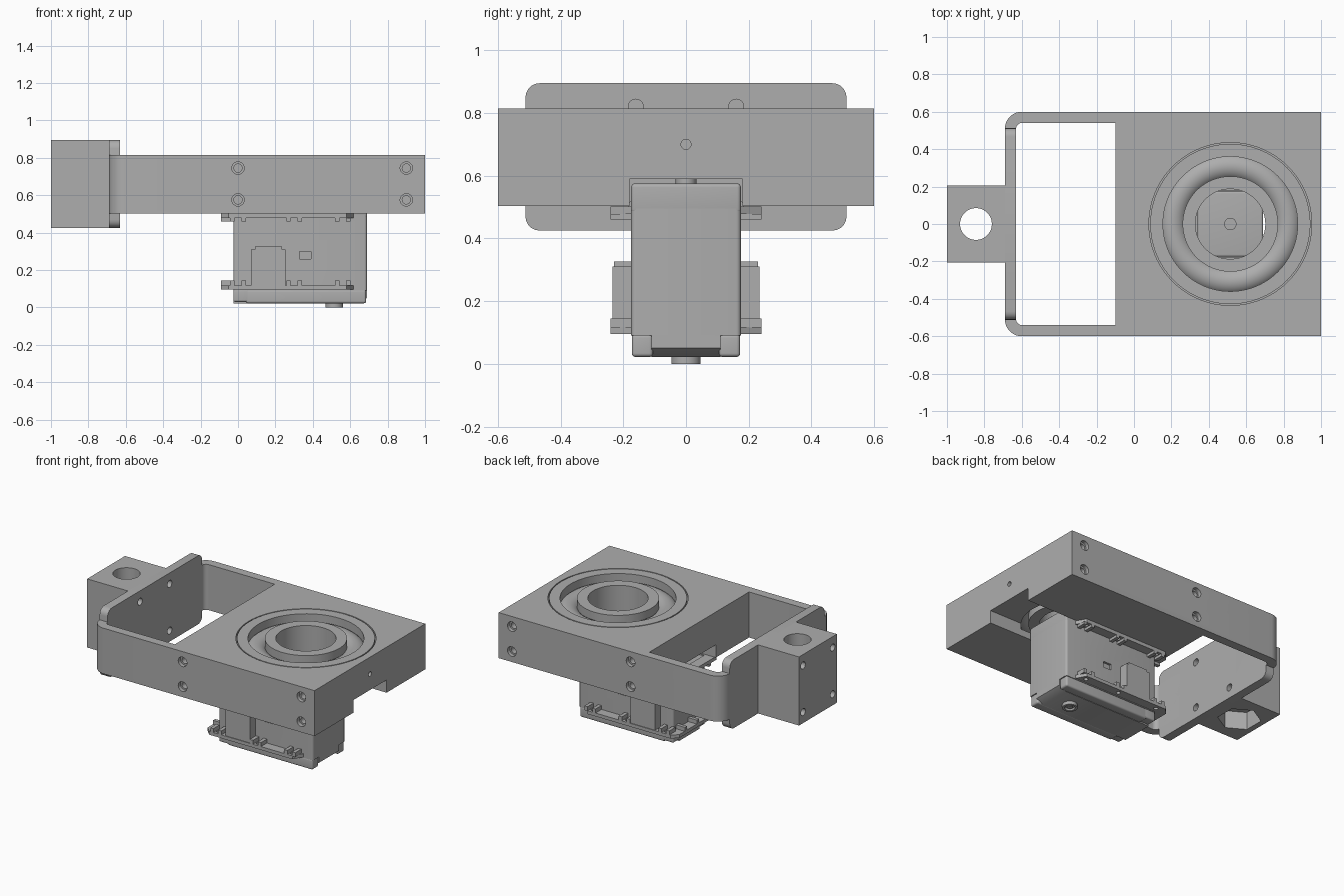
import bpy, bmesh
from math import pi, cos, sin, radians
from mathutils import Matrix, Vector

cube = bpy.data.objects.get("Cube")
if cube:
    bpy.data.objects.remove(cube, do_unlink=True)

GREY = (0.42, 0.42, 0.42, 1)
mat = bpy.data.materials.new("machined_grey")
mat.use_nodes = True
mat.diffuse_color = GREY
mat.node_tree.nodes["Principled BSDF"].inputs["Base Color"].default_value = GREY


def finish(name, bm):
    bmesh.ops.recalc_face_normals(bm, faces=bm.faces)
    mesh = bpy.data.meshes.new(name)
    bm.to_mesh(mesh)
    bm.free()
    mesh.materials.append(mat)
    ob = bpy.data.objects.new(name, mesh)
    bpy.context.collection.objects.link(ob)
    return ob


def box(name, x, y, z, bevel=0, axis=None):
    """Box from ranges; bevels all edges or only those along one axis."""
    bm = bmesh.new()
    bmesh.ops.create_cube(bm, size=1)
    for v in bm.verts:
        v.co = [lo + (c + 0.5) * (hi - lo) for c, (lo, hi) in zip(v.co, (x, y, z))]
    if bevel:
        edges = [e for e in bm.edges if axis is None or
                 abs((e.verts[0].co - e.verts[1].co).normalized()[axis]) > 0.9]
        bmesh.ops.bevel(bm, geom=edges, offset=bevel, segments=5, profile=0.5, affect='EDGES')
    return finish(name, bm)


def prism(name, points, lo, hi, axis='Z'):
    """Extrude an outline along z, or an x-z outline along y."""
    bm = bmesh.new()
    place = (lambda a, b, h: (a, b, h)) if axis == 'Z' else (lambda a, b, h: (a, h, b))
    face = bm.faces.new([bm.verts.new(place(a, b, lo)) for a, b in points])
    out = bmesh.ops.extrude_face_region(bm, geom=[face])
    step = Vector(place(0, 0, hi - lo))
    bmesh.ops.translate(bm, vec=step, verts=[g for g in out["geom"] if isinstance(g, bmesh.types.BMVert)])
    return finish(name, bm)


def cylinder(name, center, radius, length, axis='Z', sides=48):
    bm = bmesh.new()
    bmesh.ops.create_cone(bm, cap_ends=True, segments=sides, radius1=radius, radius2=radius, depth=length)
    turn = {'X': Matrix.Rotation(pi / 2, 4, 'Y'), 'Y': Matrix.Rotation(pi / 2, 4, 'X'), 'Z': Matrix()}[axis]
    bmesh.ops.transform(bm, matrix=Matrix.Translation(center) @ turn, verts=bm.verts)
    return finish(name, bm)


def lathe(name, profile, center):
    """Revolve a closed radius-height outline around z."""
    bm = bmesh.new()
    verts = [bm.verts.new((r, 0, z)) for r, z in profile]
    edges = [bm.edges.new((verts[i - 1], verts[i])) for i in range(len(verts))]
    bmesh.ops.spin(bm, geom=verts + edges, axis=(0, 0, 1), cent=(0, 0, 0), steps=96, angle=2 * pi)
    bmesh.ops.remove_doubles(bm, verts=bm.verts, dist=0.0001)
    bmesh.ops.translate(bm, vec=center, verts=bm.verts)
    return finish(name, bm)


def cut(target, cutter):
    mod = target.modifiers.new("cut", 'BOOLEAN')
    mod.operation, mod.solver, mod.object = 'DIFFERENCE', 'EXACT', cutter
    bpy.context.view_layer.objects.active = target
    bpy.ops.object.modifier_apply(modifier=mod.name)
    bpy.data.objects.remove(cutter, do_unlink=True)


def rounded_left(x0, x1, half, r):
    """Rectangle outline with its two -x corners rounded."""
    arc = [radians(90 + 90 * i / 10) for i in range(11)]
    upper = [(x0 + r + r * cos(a), half - r + r * sin(a)) for a in arc]
    return [(x1, half)] + upper + [(x, -y) for x, y in reversed(upper)] + [(x1, -half)]


AXIS_X = 0.515
TOP = 0.815

# Main housing with side arms
housing = prism("housing_frame", rounded_left(-0.69, 1, 0.6, 0.09), 0.503, TOP)
cut(housing, prism("window", rounded_left(-0.63, -0.1, 0.54, 0.03), 0.3, 1))
cut(housing, box("slot", (-0.3, 1.1), (-0.18, 0.18), (0.4, 0.59)))
cut(housing, cylinder("bearing_seat", (AXIS_X, 0, 0.892), 0.435, 0.6, sides=96))
cut(housing, cylinder("bore", (AXIS_X, 0, 0.6), 0.3, 0.1, sides=96))
cut(housing, cylinder("set_screw_hole", (1, 0, 0.70), 0.016, 0.1, 'X', 24))
for side in (-1, 1):
    for x in (0, 0.9):
        for z in (0.575, 0.745):
            cut(housing, cylinder("counterbore", (x, side * 0.6, z), 0.033, 0.05, 'Y', 32))
            cut(housing, cylinder("bolt_hole", (x, side * 0.6, z), 0.022, 0.14, 'Y', 32))

# End plate and mounting block
plate = box("end_plate", (-0.69, -0.63), (-0.512, 0.512), (0.425, 0.895), 0.045, 0)
block = box("mounting_block", (-1, -0.69), (-0.205, 0.205), (0.425, 0.895))
cut(block, cylinder("pin_hole", (-0.845, 0, 0.66), 0.085, 1))
cut(block, cylinder("nut_pocket", (-0.845, 0, 0.42), 0.135, 0.25, sides=6))
for y in (-0.16, 0.16):
    for z in (0.5, 0.82):
        cut(block, cylinder("block_bolt", (-1, y, z), 0.024, 0.3, 'X', 24))
        cut(plate, cylinder("plate_bolt", (-0.66, y, z), 0.024, 0.2, 'X', 24))
        if z < 0.6:
            cut(housing, cylinder("frame_bolt", (-0.66, y, z), 0.024, 0.2, 'X', 24))
        else:
            cut(housing, cylinder("frame_bolt_top", (-0.66, y, z), 0.024, 0.2, 'X', 24))

# Ball bearing: two races joined by a rounded ball track
race_bottom, middle = 0.594, 0.704
for name, inner, outer in (("bearing_outer_race", 0.36, 0.428), ("bearing_inner_race", 0.187, 0.255)):
    lathe(name, [(inner, race_bottom), (outer, race_bottom), (outer, TOP), (inner, TOP)], (AXIS_X, 0, 0))
track = [(0.3075 + 0.075 * cos(a), middle + 0.075 * sin(a)) for a in [2 * pi * i / 32 for i in range(32)]]
lathe("bearing_ball_track", track, (AXIS_X, 0, 0))

# Servo motor: body, raised gearbox end and stepped bottom cap
body = box("motor_body", (-0.025, 0.69), (-0.175, 0.175), (0.09, 0.495), 0.015, 2)
box("motor_gearbox", (0.34, 0.69), (-0.175, 0.175), (0.48, 0.575), 0.012)
cylinder("motor_shaft", (AXIS_X, 0, 0.575), 0.033, 0.03)
cap_side = [(-0.025, 0.095), (0.69, 0.095), (0.69, 0.05), (0.64, 0.022), (-0.025, 0.022)]
prism("motor_cap", cap_side, -0.11, 0.11, 'Y')
for side in (-1, 1):
    y = sorted((side * 0.105, side * 0.173))
    box("cap_corner_rail", (0.04, 0.685), y, (0.022, 0.095), 0.012)
    box("cap_end_rail", (-0.025, 0.06), y, (0.03, 0.095), 0.01)

# Rear output boss with a screw
boss = cylinder("rear_boss", (AXIS_X, 0, 0.015), 0.047, 0.03)
cut(boss, cylinder("boss_recess", (AXIS_X, 0, 0), 0.032, 0.03))
cylinder("boss_screw", (AXIS_X, 0, 0.013), 0.018, 0.02)

# Motor mounting flanges with nut pockets
for level, z0, z1, rail_top in (("lower", 0.095, 0.118, 0.145), ("upper", 0.478, 0.502, 0.478)):
    tab_low = z1 if level == "lower" else 0.462
    for side in (-1, 1):
        outline = [(-0.09, 0.17), (0.62, 0.17), (0.58, 0.24), (-0.05, 0.24), (-0.09, 0.2)]
        flange = prism(level + "_flange", [(x, side * y) for x, y in outline], z0, z1)
        for x in (0.0, 0.30, 0.56):
            cut(flange, cylinder("flange_hole", (x, side * 0.208, z0), 0.014, 0.2, sides=20))
            for offset in (-0.03, 0.03):
                box(level + "_nut_wall", (x + offset - 0.012, x + offset + 0.012),
                    sorted((side * 0.175, side * 0.24)), (tab_low - 0.002, rail_top))
    box(level + "_end_flange", (-0.09, -0.02), (-0.175, 0.175), (z0, z1))
    for y in (-0.13, 0, 0.13):
        box(level + "_end_nut_wall", (-0.09, -0.02), (y - 0.012, y + 0.012), (tab_low - 0.002, rail_top))

# Cable sockets on both sides
for side in (-1, 1):
    box("cable_socket", (0.07, 0.255), sorted((side * 0.17, side * 0.235)), (0.11, 0.31))
    box("socket_top", (0.09, 0.235), sorted((side * 0.17, side * 0.23)), (0.30, 0.326))
    cut(body, box("side_latch", (0.33, 0.39), sorted((side * 0.16, side * 0.2)), (0.26, 0.30)))

# Smooth the curved surfaces and keep the edges crisp
bpy.ops.object.select_all(action='DESELECT')
for ob in bpy.context.scene.objects:
    if ob.type == 'MESH' and mat.name in ob.data.materials:
        ob.select_set(True)
        bpy.context.view_layer.objects.active = ob
bpy.ops.object.shade_smooth_by_angle(angle=radians(30))
